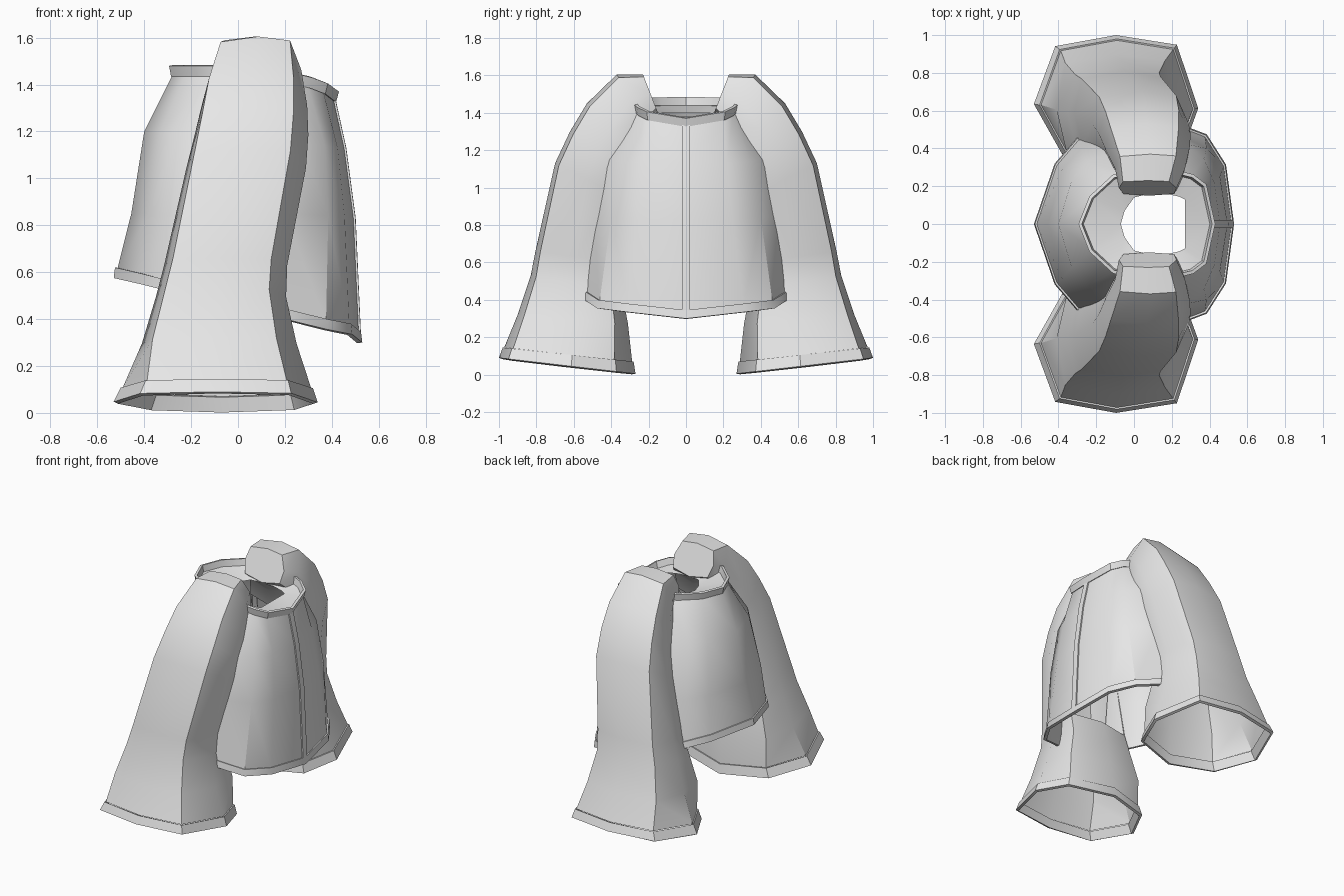
import bpy, bmesh, math
from mathutils import Vector

cube = bpy.data.objects.get("Cube")
if cube:
    bpy.data.objects.remove(cube, do_unlink=True)

cloth = bpy.data.materials.new("light grey cloth")
cloth.use_nodes = True
grey = (0.8, 0.8, 0.8, 1.0)
cloth.diffuse_color = grey
cloth.node_tree.nodes["Principled BSDF"].inputs["Base Color"].default_value = grey


def loft(name, rings, closed=False, cap=False, thickness=0.0, centre=None, opening=None):
    """Skin rows of points, mirror them across y and give them thickness.
    opening = (first row, last row, columns) leaves those faces out."""
    bm = bmesh.new()
    rows = [[bm.verts.new(p) for p in ring] for ring in rings]
    n = len(rings[0])
    for r, (a, b) in enumerate(zip(rows, rows[1:])):
        for i in range(n if closed else n - 1):
            if opening and opening[0] <= r <= opening[1] and i in opening[2]:
                continue
            j = (i + 1) % n
            bm.faces.new((a[i], a[j], b[j], b[i]))
    if cap:
        bm.faces.new(rows[-1])
    bmesh.ops.delete(bm, geom=[v for v in bm.verts if not v.link_faces], context='VERTS')
    bmesh.ops.recalc_face_normals(bm, faces=bm.faces[:])
    # point the normals away from the middle of the part
    mid = Vector(centre) if centre else sum((v.co for v in bm.verts), Vector()) / len(bm.verts)
    if sum(f.normal.dot(f.calc_center_median() - mid) * f.calc_area() for f in bm.faces) < 0:
        bmesh.ops.reverse_faces(bm, faces=bm.faces[:])
    mesh = bpy.data.meshes.new(name)
    bm.to_mesh(mesh)
    bm.free()
    mesh.materials.append(cloth)
    ob = bpy.data.objects.new(name, mesh)
    bpy.context.collection.objects.link(ob)
    mirror = ob.modifiers.new("Mirror", 'MIRROR')
    mirror.use_axis = (False, True, False)
    if thickness:
        solid = ob.modifiers.new("Thickness", 'SOLIDIFY')
        solid.thickness = thickness
        solid.offset = -1
    # apply first, so that the rim edges are kept sharp too
    bpy.ops.object.select_all(action='DESELECT')
    bpy.context.view_layer.objects.active = ob
    ob.select_set(True)
    bpy.ops.object.convert(target='MESH')
    bpy.ops.object.shade_smooth_by_angle(angle=math.radians(36))


# ---- Sleeves: eight-sided tubes bending from the cuff up to the neck ----
CUFF = [(0, .5), (.13, .92), (.5, 1), (.87, .93), (1, .47), (.9, .14), (.53, 0), (.17, .14)]
ARM = [(0, .5), (.07, .92), (.5, 1), (.87, .94), (1, .5), (.96, .12), (.53, 0), (.08, .12)]


def sleeve_ring(section, outer, inner, x0, x1, shrink=0.0):
    (yo, zo), (yi, zi) = outer, inner
    x0, x1, yo, yi = x0 + shrink, x1 - shrink, yo - shrink, yi + shrink
    return [(x0 + t * (x1 - x0), yi + s * (yo - yi), zi + s * (zo - zi)) for t, s in section]


cuff_low = ((1.0, .09), (.27, .005), -.53, .34)
cuff_top = ((.98, .145), (.28, .07), -.50, .32)
arm = [
    ((.90, .32), (.31, .27), -.41, .25),
    ((.83, .53), (.345, .46), -.35, .205),
    ((.805, .66), (.37, .60), -.315, .21),
    ((.70, 1.13), (.36, .96), -.22, .29),
    ((.62, 1.30), (.33, 1.07), -.185, .30),
    ((.53, 1.45), (.28, 1.17), -.155, .295),
    ((.37, 1.605), (.215, 1.32), -.10, .27),
    ((.23, 1.605), (.15, 1.40), -.08, .225),
]
# the armhole is left open towards the body, above the armpit
loft("sleeves", [sleeve_ring(CUFF, *cuff_top, shrink=.008)] + [sleeve_ring(ARM, *r) for r in arm],
     closed=True, cap=True, opening=(3, 5, (5, 6)))
loft("sleeve_cuffs", [sleeve_ring(CUFF, *cuff_low), sleeve_ring(CUFF, *cuff_top)],
     closed=True, thickness=.02)

# ---- Body: a front and a back panel, half of each, from hem to neck ----
front = [
    [(.53, 0, .30), (.487, .315, .335), (.385, .475, .355), (.2, .545, .40)],
    [(.495, 0, .83), (.455, .25, .83), (.385, .40, .84), (.2, .49, .85)],
    [(.455, 0, 1.13), (.425, .22, 1.13), (.37, .345, 1.14), (.27, .425, 1.15)],
    [(.41, 0, 1.33), (.365, .2, 1.365), (.30, .25, 1.39), (.22, .27, 1.41)],
]
back = [
    [(-.53, 0, .575), (-.42, .32, .55), (-.30, .46, .52), (-.15, .50, .48)],
    [(-.455, 0, .85), (-.38, .29, .85), (-.28, .40, .84), (-.15, .46, .83)],
    [(-.40, 0, 1.2), (-.33, .23, 1.2), (-.25, .33, 1.2), (-.12, .38, 1.2)],
    [(-.28, 0, 1.44), (-.225, .14, 1.44), (-.105, .25, 1.44), (-.02, .26, 1.44)],
]
AXIS = (0, 0, .9)


def moved(row, scale, dz):
    return [(x * scale, y * scale, z + dz) for x, y, z in row]


for side, rows in (("front", front), ("back", back)):
    loft(side + "_panel", [moved(rows[0], .975, .03)] + rows[1:], thickness=.01, centre=AXIS)
    loft(side + "_hem", [rows[0], moved(rows[0], .99, .045)], thickness=.022, centre=AXIS)
    loft(side + "_collar", [moved(rows[3], 1.02, -.005), moved(rows[3], 1.05, .04)],
         thickness=.018, centre=AXIS)

# ---- Lining that narrows from the collar to the neck opening ----
hole = [(.27, 0, 1.38), (.27, .13, 1.38), (.24, .145, 1.385), (.17, .16, 1.39),
        (.08, .16, 1.395), (0, .14, 1.40), (-.05, .07, 1.40), (-.07, 0, 1.40)]
loft("neck_lining", [front[3] + back[3][::-1], hole])

# ---- Strip covering the front opening ----
strip = [(.517, .343), (.495, .83), (.455, 1.13), (.41, 1.335)]
loft("front_placket", [[(x + .007, 0, z), (x + .006, .022, z)] for x, z in strip],
     thickness=.009, centre=AXIS)
